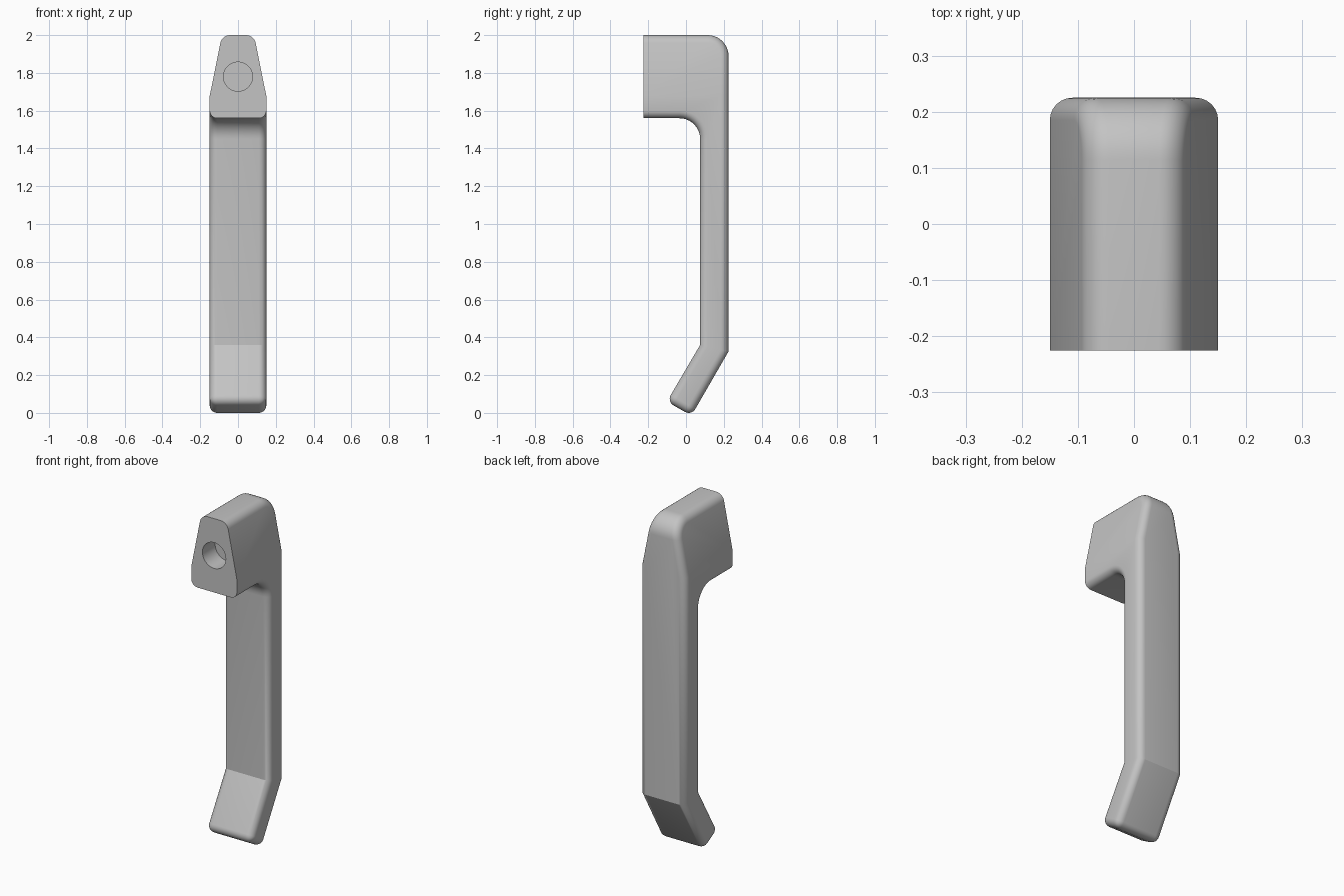
import bpy
import bmesh
from math import sin, cos, pi, radians
from mathutils import Matrix, Vector

cube = bpy.data.objects.get("Cube")
if cube:
    bpy.data.objects.remove(cube, do_unlink=True)

HALF_WIDTH = 0.15
FRONT, BACK, STEM = -0.225, 0.225, 0.075
HEAD_BOTTOM, TAPER_START, TOP = 1.56, 1.677, 2.0
ROUND = 0.11


def arc(y, z, start, end, steps=10):
    """Points of an arc in the side plane, angles in quarter turns."""
    angles = [(start + (end - start) * i / steps) * pi / 2 for i in range(steps + 1)]
    return [(y + ROUND * cos(a), z + ROUND * sin(a)) for a in angles]


grey = bpy.data.materials.new("Light grey")
grey.use_nodes = True
colour = (0.55, 0.55, 0.55, 1)
grey.diffuse_color = colour
grey.node_tree.nodes["Principled BSDF"].inputs["Base Color"].default_value = colour


def add_object(name, bm):
    mesh = bpy.data.meshes.new(name)
    bm.to_mesh(mesh)
    bm.free()
    mesh.materials.append(grey)
    obj = bpy.data.objects.new(name, mesh)
    bpy.context.collection.objects.link(obj)
    return obj


# Side profile: head, rounded top, stem, kicked-forward tip, inner fillet
profile = [(FRONT, HEAD_BOTTOM), (FRONT, TOP)]
profile += arc(BACK - ROUND, TOP - ROUND, 1, 0)
profile += [(BACK, 0.325), (0.029, -0.0146), (-0.101, 0.06), (STEM, 0.36)]
profile += arc(STEM - ROUND, HEAD_BOTTOM - ROUND, 0, 1)

bm = bmesh.new()
side = bm.faces.new([bm.verts.new((-HALF_WIDTH, y, z)) for y, z in profile])
grown = bmesh.ops.extrude_face_region(bm, geom=[side])["geom"]
moved = [v for v in grown if isinstance(v, bmesh.types.BMVert)]
bmesh.ops.translate(bm, verts=moved, vec=(2 * HALF_WIDTH, 0, 0))
bmesh.ops.recalc_face_normals(bm, faces=bm.faces[:])

# Tapered sides of the head
for s in (-1, 1):
    cut = bmesh.ops.bisect_plane(
        bm, geom=bm.verts[:] + bm.edges[:] + bm.faces[:], dist=1e-5,
        plane_co=(s * HALF_WIDTH, 0, TAPER_START),
        plane_no=Vector((s * 0.323, 0, 0.065)).normalized(), clear_outer=True)
    rim = [e for e in cut["geom_cut"] if isinstance(e, bmesh.types.BMEdge)]
    bmesh.ops.edgeloop_fill(bm, edges=rim)
bmesh.ops.recalc_face_normals(bm, faces=bm.faces[:])

# Round every sharp edge except the outline of the flat mounting face
sharp = [e for e in bm.edges
         if len(e.link_faces) == 2 and e.calc_face_angle() > radians(40)
         and not all(abs(v.co.y - FRONT) < 1e-4 for v in e.verts)]
bmesh.ops.bevel(bm, geom=sharp, offset=0.04, offset_type='OFFSET', segments=6,
                profile=0.5, affect='EDGES', clamp_overlap=False)
bmesh.ops.recalc_face_normals(bm, faces=bm.faces[:])
handle = add_object("handle", bm)

# Blind screw hole in the mounting face
bm = bmesh.new()
bmesh.ops.create_cone(
    bm, cap_ends=True, segments=48, radius1=0.077, radius2=0.077, depth=0.24,
    matrix=Matrix.Translation((0, FRONT, 1.78)) @ Matrix.Rotation(pi / 2, 4, 'X'))
cutter = add_object("screw_hole_cutter", bm)
cutter.hide_render = True

bpy.ops.object.select_all(action='DESELECT')
bpy.context.view_layer.objects.active = handle
handle.select_set(True)
hole = handle.modifiers.new("Screw hole", 'BOOLEAN')
hole.operation = 'DIFFERENCE'
hole.solver = 'EXACT'
hole.object = cutter
bpy.ops.object.modifier_apply(modifier=hole.name)
bpy.data.objects.remove(cutter, do_unlink=True)
bpy.ops.object.shade_smooth_by_angle(angle=radians(28))
